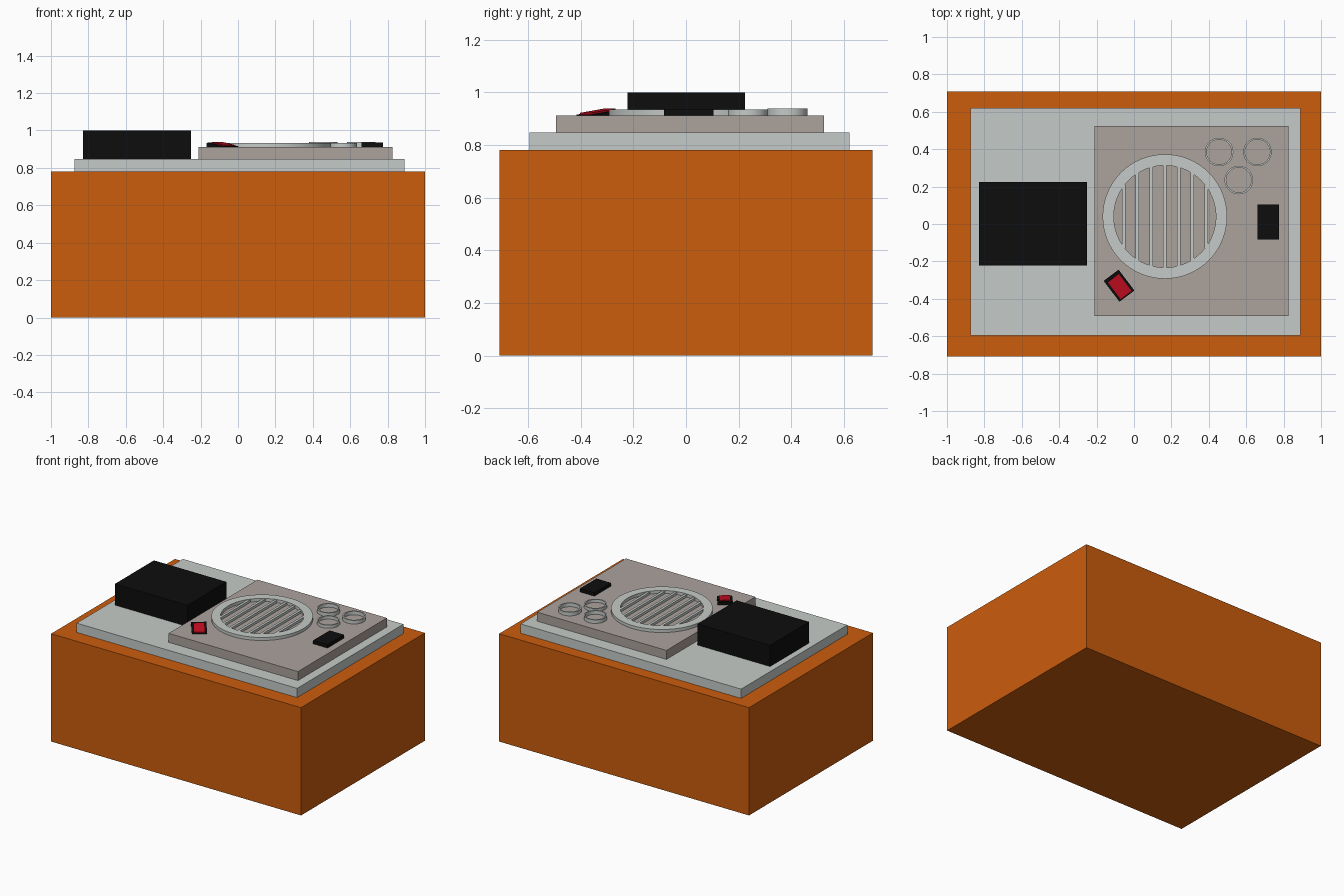
import bpy, bmesh, math
from mathutils import Matrix

if "Cube" in bpy.data.objects:
    bpy.data.objects.remove(bpy.data.objects["Cube"], do_unlink=True)


def material(name, rgb):
    m = bpy.data.materials.new(name)
    m.use_nodes = True
    m.diffuse_color = (*rgb, 1)
    m.node_tree.nodes["Principled BSDF"].inputs["Base Color"].default_value = (*rgb, 1)
    return m


ORANGE = material("orange", (0.60, 0.11, 0.004))
SILVER = material("silver grey", (0.56, 0.60, 0.58))
TAUPE = material("warm grey", (0.41, 0.36, 0.335))
BLACK = material("black", (0.004, 0.004, 0.004))
RED = material("red", (0.56, 0.004, 0.015))


def finish(name, bm, mat):
    me = bpy.data.meshes.new(name)
    bmesh.ops.recalc_face_normals(bm, faces=bm.faces)
    bm.to_mesh(me)
    bm.free()
    me.materials.append(mat)
    ob = bpy.data.objects.new(name, me)
    bpy.context.collection.objects.link(ob)
    return ob


def box(name, x, y, z, mat):
    """Box from its (min, max) range on each axis."""
    bm = bmesh.new()
    bmesh.ops.create_cube(bm, size=1)
    for v in bm.verts:
        v.co = [r[0] if c < 0 else r[1] for c, r in zip(v.co, (x, y, z))]
    return finish(name, bm, mat)


def ring(name, centre, outer, inner, z, mat, sides=64):
    """Flat-topped ring: a rectangular section spun round the vertical."""
    bm = bmesh.new()
    section = [(inner, z[0]), (outer, z[0]), (outer, z[1]), (inner, z[1])]
    verts = [bm.verts.new((r, 0, h)) for r, h in section]
    edges = [bm.edges.new((verts[i], verts[i - 1])) for i in range(4)]
    bmesh.ops.spin(bm, geom=verts + edges, axis=(0, 0, 1), cent=(0, 0, 0),
                   angle=math.tau, steps=sides, use_merge=True)
    bmesh.ops.remove_doubles(bm, verts=bm.verts, dist=1e-5)
    ob = finish(name, bm, mat)
    ob.location = (*centre, 0)
    for p in ob.data.polygons:
        p.use_smooth = abs(p.normal.z) < 0.5
    ob.data.set_sharp_from_angle(angle=math.radians(40))
    return ob


# Body and stepped plates
PLATE_TOP, PANEL_TOP = 0.847, 0.912
box("body", (-1, 1), (-0.708, 0.708), (0, 0.78), ORANGE)
box("base_plate", (-0.875, 0.89), (-0.595, 0.62), (0.78, PLATE_TOP), SILVER)
box("speaker_panel", (-0.21, 0.825), (-0.493, 0.523), (PLATE_TOP, PANEL_TOP), TAUPE)

# Black boxes
box("battery_box", (-0.83, -0.25), (-0.222, 0.224), (PLATE_TOP, 1.0), BLACK)
box("side_switch", (0.66, 0.775), (-0.083, 0.105), (PANEL_TOP, 0.937), BLACK)

# Speaker grille: rim and upright bars reaching into it
CX, CY, R_IN = 0.165, 0.04, 0.273
ring("speaker_rim", (CX, CY), 0.333, R_IN, (PANEL_TOP, 0.934), SILVER)
for i in range(-3, 4):
    dx = i * 0.0735
    half = math.sqrt(R_IN ** 2 - dx ** 2) + 0.008
    box(f"grille_bar_{i + 4}", (CX + dx - 0.009, CX + dx + 0.009),
        (CY - half, CY + half), (PANEL_TOP, 0.93), SILVER)

# Knob rings
for i, (x, y, top) in enumerate([(0.455, 0.385, 0.938), (0.66, 0.385, 0.938), (0.56, 0.235, 0.934)]):
    ring(f"knob_ring_{i + 1}", (x, y), 0.076, 0.067, (PANEL_TOP, top), SILVER, 40)

# Rocker switch: sloping black base with a red key on it, turned on the panel
turn = Matrix.Translation((-0.08, -0.33, 0)) @ Matrix.Rotation(math.radians(-53), 4, "Z")


def wedge(name, x, half_width, bottom, tops, mat):
    ob = box(name, x, (-half_width, half_width), (bottom, tops[0]), mat)
    for v in ob.data.vertices:
        if v.co.z > bottom + 0.001 and v.co.x > 0:
            v.co.z = tops[1]
    ob.data.transform(turn)
    return ob


wedge("rocker_base", (-0.07, 0.07), 0.05, 0.905, (0.935, 0.915), BLACK)
wedge("rocker_key", (-0.05, 0.062), 0.037, 0.908, (0.938, 0.922), RED)
